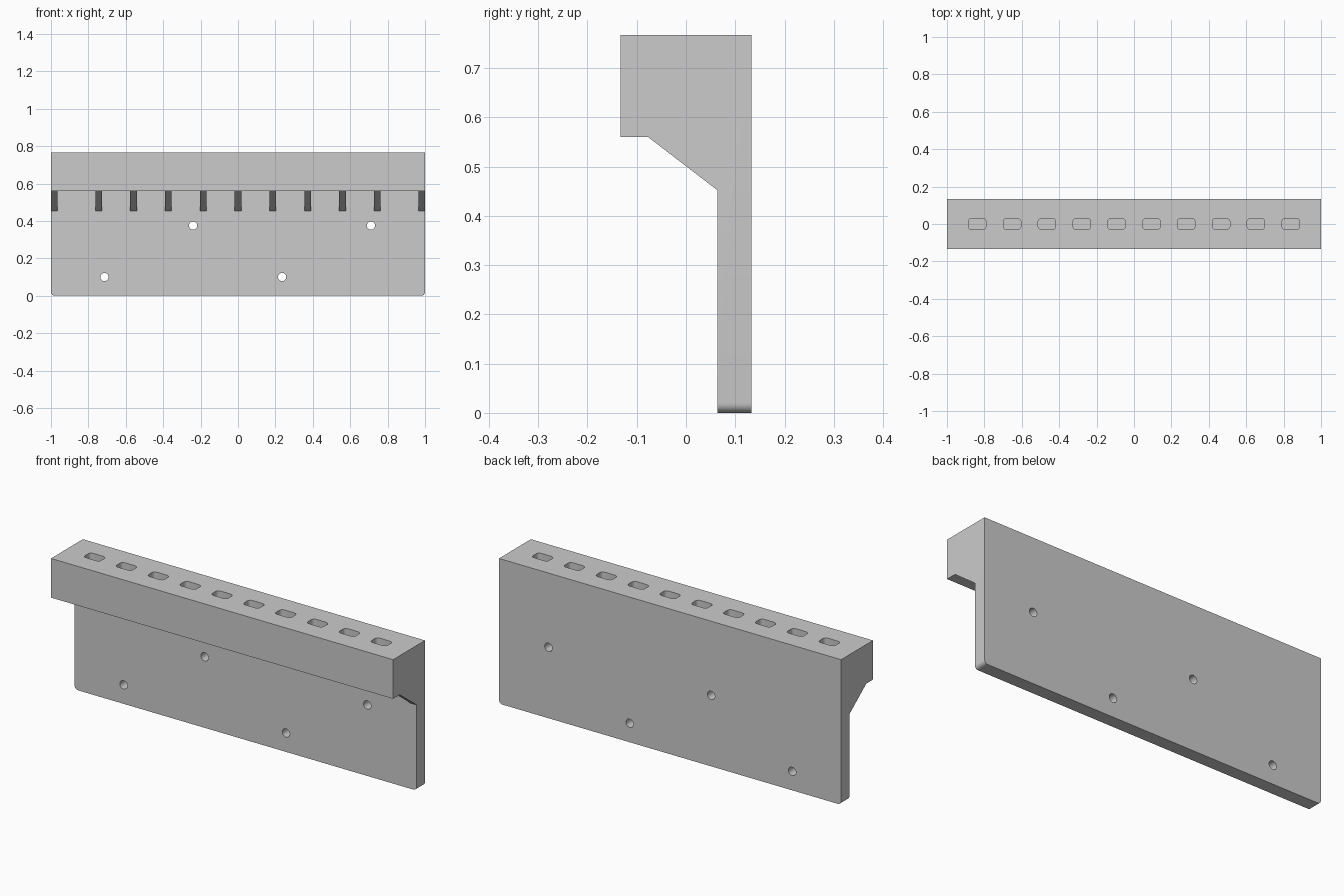
import bpy, bmesh, math

if "Cube" in bpy.data.objects:
    bpy.data.objects.remove(bpy.data.objects["Cube"])

HALF = 1.0
Y_FRONT, Y_PLATE, Y_BACK = -0.133, 0.064, 0.133
Z_UNDER, Z_TOP = 0.56, 0.767
PITCH = 0.1862


def prism(bm, pts, axis, a, b):
    """Extrude a closed 2D outline from a to b along the given axis."""
    def place(u, v, w):
        return {'x': (w, u, v), 'y': (u, w, v), 'z': (u, v, w)}[axis]
    face = bm.faces.new([bm.verts.new(place(u, v, a)) for u, v in pts])
    ext = bmesh.ops.extrude_face_region(bm, geom=[face])
    for v in ext['geom']:
        if isinstance(v, bmesh.types.BMVert):
            v.co['xyz'.index(axis)] = b


def finish(bm, name):
    bmesh.ops.recalc_face_normals(bm, faces=bm.faces[:])
    me = bpy.data.meshes.new(name)
    bm.to_mesh(me)
    bm.free()
    ob = bpy.data.objects.new(name, me)
    bpy.context.collection.objects.link(ob)
    return ob


def rounded_rect(cx, cy, w, h, r, n=5):
    pts = []
    for q, (sx, sy) in enumerate([(1, 1), (-1, 1), (-1, -1), (1, -1)]):
        for i in range(n + 1):
            a = math.pi / 2 * (q + i / n)
            pts.append((cx + sx * (w / 2 - r) + r * math.cos(a),
                        cy + sy * (h / 2 - r) + r * math.sin(a)))
    return pts


def boolean(target, other, op):
    m = target.modifiers.new(other.name, 'BOOLEAN')
    m.operation, m.object, m.solver = op, other, 'EXACT'
    bpy.context.view_layer.objects.active = target
    bpy.ops.object.modifier_apply(modifier=m.name)
    bpy.data.objects.remove(other)


# Back plate with overhanging top block, lower corners rounded
bm = bmesh.new()
prism(bm, [(Y_PLATE, 0), (Y_BACK, 0), (Y_BACK, Z_TOP), (Y_FRONT, Z_TOP),
           (Y_FRONT, Z_UNDER), (Y_PLATE, Z_UNDER)], 'x', -HALF, HALF)
corners = [e for e in bm.edges
           if all(v.co.z < 1e-5 for v in e.verts)
           and abs(e.verts[0].co.x - e.verts[1].co.x) < 1e-5]
bmesh.ops.bevel(bm, geom=corners, offset=0.02, segments=6, profile=0.5,
                affect='EDGES')
rack = finish(bm, "wall_rack")

# Triangular support ribs under the block, sunk slightly into the body
bm = bmesh.new()
for i in range(-5, 6):
    x0, x1 = i * PITCH - 0.0175, i * PITCH + 0.0175
    if i == -5:
        x0, x1 = -HALF, -HALF + 0.035
    if i == 5:
        x0, x1 = HALF - 0.035, HALF
    prism(bm, [(-0.077, Z_UNDER), (Y_PLATE, 0.452), (Y_PLATE + 0.02, 0.452),
               (Y_PLATE + 0.02, Z_UNDER + 0.02), (-0.077, Z_UNDER + 0.02)],
          'x', x0, x1)
boolean(rack, finish(bm, "support_ribs"), 'UNION')

# Blind slots in the top and screw holes through the plate
bm = bmesh.new()
for i in range(10):
    prism(bm, rounded_rect((i - 4.5) * PITCH, 0, 0.094, 0.06, 0.018),
          'z', Z_TOP - 0.15, Z_TOP + 0.1)
for x, z in [(-0.714, 0.1), (0.236, 0.1), (-0.24, 0.375), (0.711, 0.375)]:
    circle = [(x + 0.022 * math.cos(math.tau * k / 32),
               z + 0.022 * math.sin(math.tau * k / 32)) for k in range(32)]
    prism(bm, circle, 'y', 0.0, 0.3)
boolean(rack, finish(bm, "slot_and_hole_cutters"), 'DIFFERENCE')

rack.select_set(True)
bpy.context.view_layer.objects.active = rack
bpy.ops.object.shade_smooth_by_angle(angle=math.radians(30))
